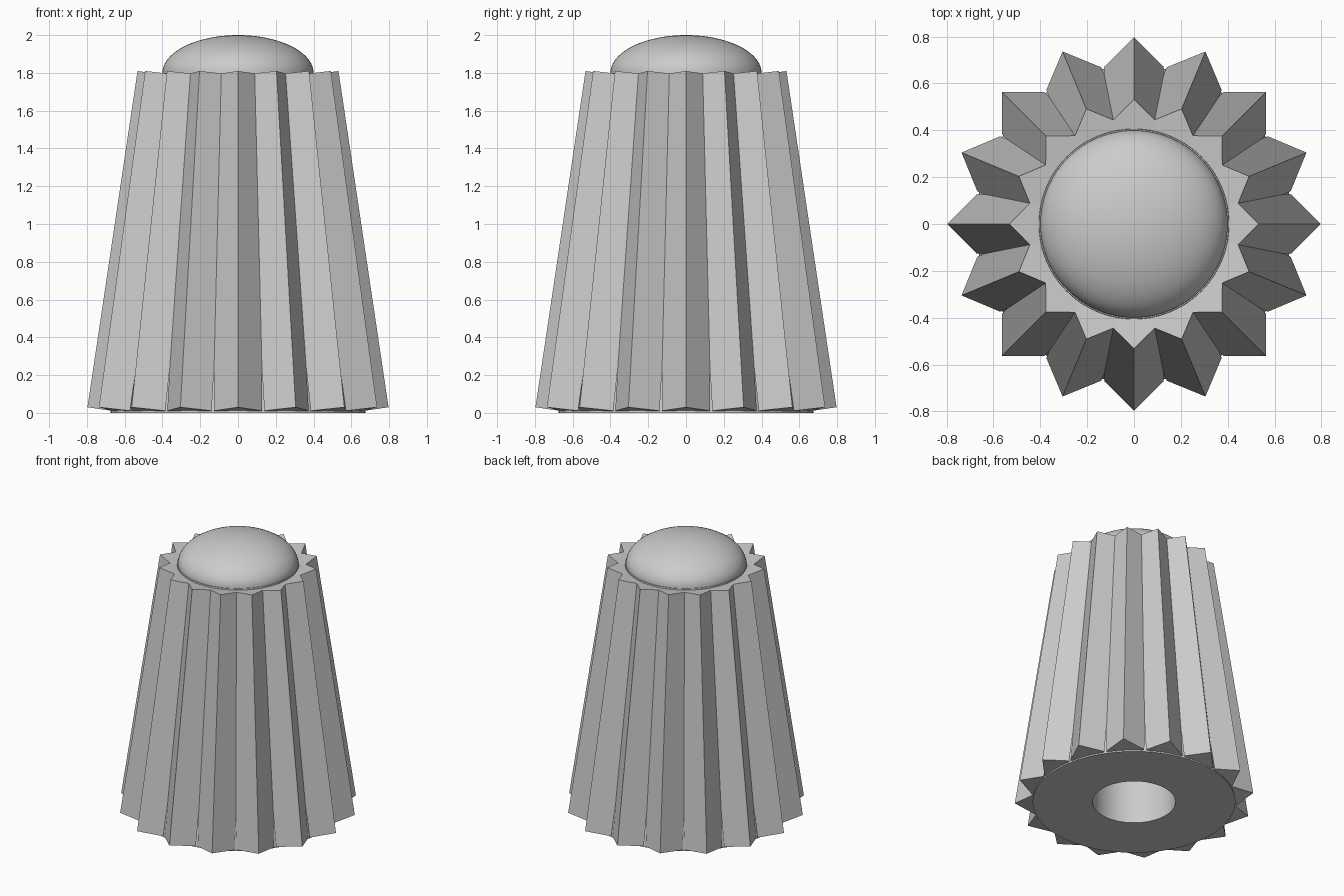
import bpy, bmesh, math
from mathutils import Vector, Matrix

cube = bpy.data.objects.get("Cube")
if cube:
    bpy.data.objects.remove(cube, do_unlink=True)

GREY = (0.6, 0.6, 0.6, 1.0)
grey = bpy.data.materials.new("light_grey")
grey.use_nodes = True
grey.diffuse_color = GREY
grey.node_tree.nodes["Principled BSDF"].inputs["Base Color"].default_value = GREY


def finish(name, bm, smooth):
    bmesh.ops.recalc_face_normals(bm, faces=bm.faces)
    mesh = bpy.data.meshes.new(name)
    bm.to_mesh(mesh)
    bm.free()
    mesh.materials.append(grey)
    obj = bpy.data.objects.new(name, mesh)
    bpy.context.collection.objects.link(obj)
    if smooth:
        bpy.ops.object.select_all(action='DESELECT')
        obj.select_set(True)
        bpy.context.view_layer.objects.active = obj
        bpy.ops.object.shade_smooth_by_angle(angle=math.radians(30))
    return obj


def lathe(name, profile, steps=96):
    """Spin (radius, height) points around the z axis."""
    bm = bmesh.new()
    verts = [bm.verts.new((r, 0, z)) for r, z in profile]
    edges = [bm.edges.new(pair) for pair in zip(verts, verts[1:])]
    bmesh.ops.spin(bm, geom=verts + edges, cent=(0, 0, 0), axis=(0, 0, 1),
                   angle=math.tau, steps=steps)
    bmesh.ops.remove_doubles(bm, verts=bm.verts, dist=0.0001)
    return finish(name, bm, True)


# Tapered core with a round shaft hole in its underside
lathe("core", [(0, 1.0), (0.276, 1.0), (0.276, 0), (0.675, 0),
               (0.405, 1.8), (0, 1.8)])

# Flattened dome cap
quarter = [math.pi / 2 * i / 20 for i in range(21)]
lathe("dome_cap", [(0.4 * math.cos(a), 1.8 + 0.2 * math.sin(a))
                   for a in quarter] + [])

# Sixteen leaning square-edged grip ridges
RIDGES, HALF = 16, 0.127
foot, head = Vector((0.797, 0, 0.03)), Vector((0.532, 0, 1.81))
axis = (head - foot).normalized()
inward = Vector((-axis.z, 0, axis.x))
side = Vector((0, 1, 0))
section = [(0, 0), (HALF, HALF), (HALF + 0.04, 0.06),
           (HALF + 0.04, -0.06), (HALF, -HALF)]

bm = bmesh.new()
for i in range(RIDGES):
    turn = Matrix.Rotation(math.tau * i / RIDGES, 3, 'Z')
    low, high = [[bm.verts.new(turn @ (end + inward * d + side * s))
                  for d, s in section] for end in (foot, head)]
    bm.faces.new(low)
    bm.faces.new(high)
    for j in range(len(section)):
        k = (j + 1) % len(section)
        bm.faces.new((low[j], low[k], high[k], high[j]))
finish("grip_ridges", bm, False)
